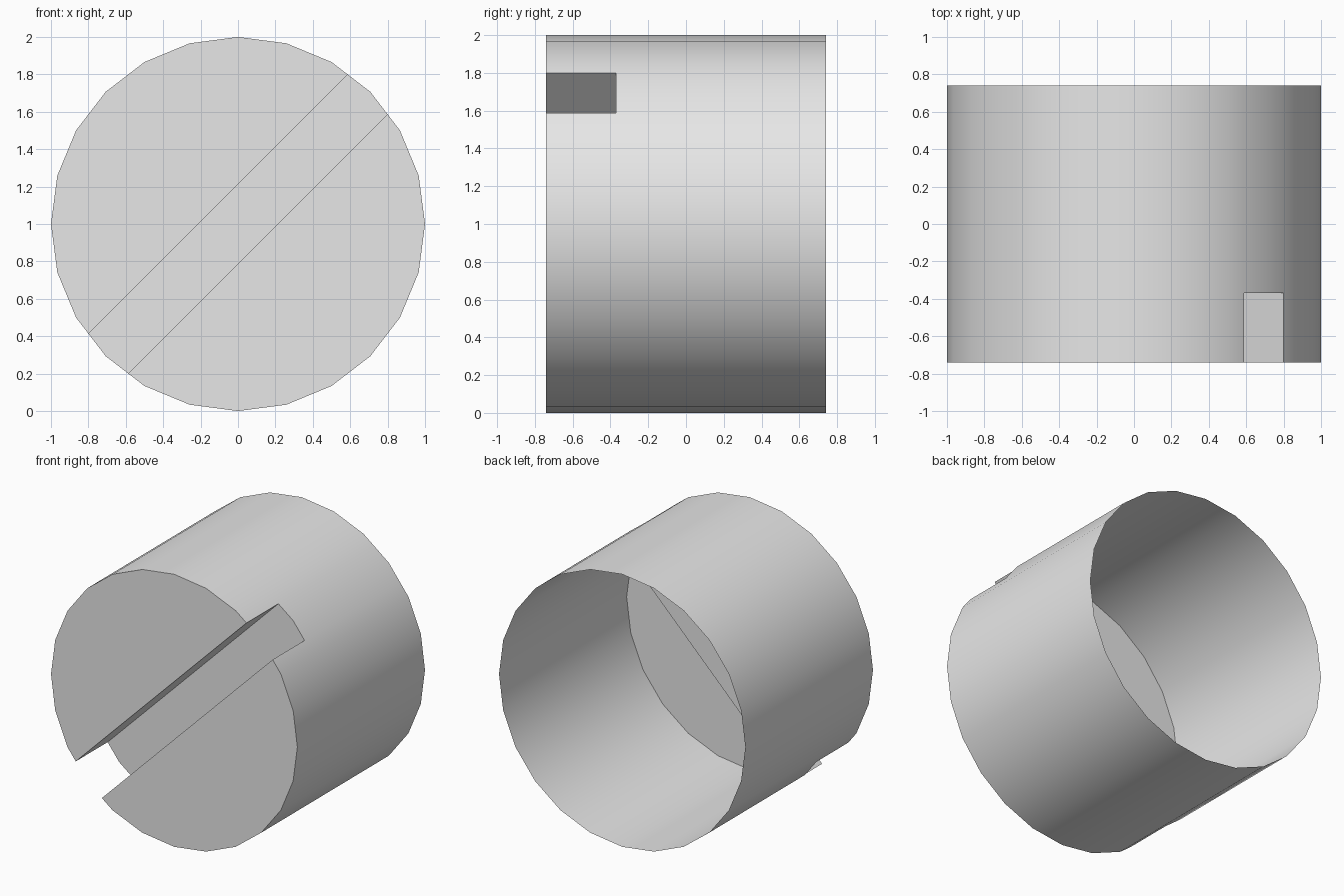
import bpy, bmesh, math
from mathutils import Vector, Matrix

cube = bpy.data.objects.get("Cube")
if cube:
    bpy.data.objects.remove(cube, do_unlink=True)

SIDES = 24
FRONT, FLOOR, BACK = -0.74, -0.37, 0.74
HALF_SLOT = 0.15
EPS = 1e-3
across = Vector((-1, 0, 1)).normalized()   # direction across the slot

grey = bpy.data.materials.new("plain grey")
grey.use_nodes = True
colour = (0.8, 0.8, 0.8, 1)
grey.diffuse_color = colour
grey.node_tree.nodes["Principled BSDF"].inputs["Base Color"].default_value = colour

bm = bmesh.new()


def ring(y):
    angles = [2 * math.pi * i / SIDES for i in range(SIDES)]
    return [bm.verts.new((math.cos(a), y, math.sin(a))) for a in angles]


# Open-backed barrel: three rings, a front cap and the disc for the slot floor
front, floor, back = ring(FRONT), ring(FLOOR), ring(BACK)
for a, b in ((front, floor), (floor, back)):
    for i in range(SIDES):
        j = (i + 1) % SIDES
        bm.faces.new((a[i], a[j], b[j], b[i]))
bm.faces.new(front)
bm.faces.new(floor)

# Slice along both sides of the slot
for side in (-1, 1):
    bmesh.ops.bisect_plane(bm, geom=bm.verts[:] + bm.edges[:] + bm.faces[:], dist=1e-5,
                           plane_co=across * HALF_SLOT * side, plane_no=across)

# Open the slot in front, keep only its strip of the floor disc
doomed = []
for f in bm.faces:
    c = f.calc_center_median()
    in_slot = abs(c.dot(across)) < HALF_SLOT
    on_floor = abs(c.y - FLOOR) < EPS
    if (on_floor and not in_slot) or (in_slot and c.y < FLOOR - EPS):
        doomed.append(f)
bmesh.ops.delete(bm, geom=doomed, context='FACES')

# Slot walls
for side in (-1, 1):
    corners = [v for v in bm.verts if v.co.y < FLOOR + EPS
               and abs(v.co.dot(across) - side * HALF_SLOT) < EPS]
    corners.sort(key=lambda v: (v.co.y, v.co.x))
    a, b, c, d = corners
    bm.faces.new((a, b, d, c))

# Consistent outward normals
bmesh.ops.recalc_face_normals(bm, faces=bm.faces[:])
cap = min(bm.faces, key=lambda f: f.calc_center_median().y)
if cap.normal.y > 0:
    bmesh.ops.reverse_faces(bm, faces=bm.faces[:])
bmesh.ops.transform(bm, matrix=Matrix.Translation((0, 0, 1)), verts=bm.verts[:])

mesh = bpy.data.meshes.new("slotted_barrel")
bm.to_mesh(mesh)
bm.free()
mesh.materials.append(grey)
barrel = bpy.data.objects.new("slotted_barrel", mesh)
bpy.context.collection.objects.link(barrel)

bpy.ops.object.select_all(action='DESELECT')
barrel.select_set(True)
bpy.context.view_layer.objects.active = barrel
bpy.ops.object.shade_smooth_by_angle(angle=math.radians(30))
